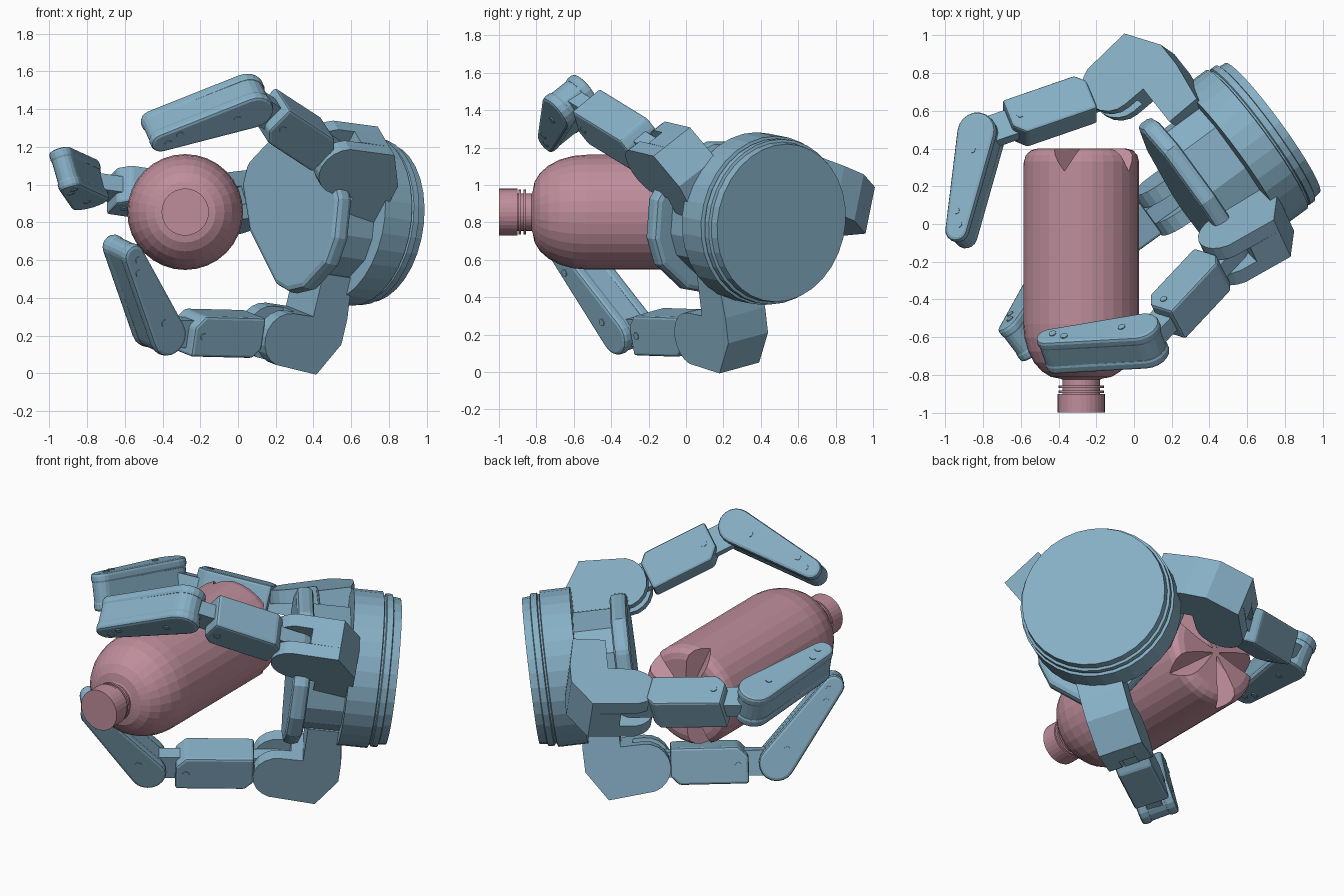
import bpy, bmesh, math
from mathutils import Vector as V, Matrix

if "Cube" in bpy.data.objects:
    bpy.data.objects.remove(bpy.data.objects["Cube"])

def material(name, col):
    m = bpy.data.materials.new(name)
    m.diffuse_color = (*col, 1)
    m.use_nodes = True
    m.node_tree.nodes["Principled BSDF"].inputs["Base Color"].default_value = m.diffuse_color
    return m

BLUE = material("blue_metal", (0.24, 0.43, 0.56))
PINK = material("pink_plastic", (0.52, 0.27, 0.33))

def finish(name, bm, mat, bevel=0.0, frame=Matrix()):
    bmesh.ops.recalc_face_normals(bm, faces=bm.faces)
    me = bpy.data.meshes.new(name)
    bm.to_mesh(me)
    bm.free()
    ob = bpy.data.objects.new(name, me)
    bpy.context.collection.objects.link(ob)
    ob.matrix_world = frame
    me.materials.append(mat)
    if bevel:
        b = ob.modifiers.new("bevel", 'BEVEL')
        b.width, b.segments, b.limit_method = bevel, 2, 'ANGLE'
        b.angle_limit = math.radians(40)
    return ob

def frame(origin, x, y):
    """Matrix with exact X, Y made square to it, Z = X x Y."""
    x = V(x).normalized()
    y = V(y)
    y = (y - x * y.dot(x)).normalized()
    m = Matrix((x, y, x.cross(y))).transposed().to_4x4()
    m.translation = V(origin)
    return m

def prism(name, pts, z0, z1, fr, bevel=0.0):
    """Profile in the frame's XY, extruded along its Z."""
    bm = bmesh.new()
    f = bm.faces.new([bm.verts.new((x, y, z0)) for x, y in pts])
    ex = bmesh.ops.extrude_face_region(bm, geom=[f])['geom']
    bmesh.ops.translate(bm, vec=(0, 0, z1 - z0),
                        verts=[g for g in ex if isinstance(g, bmesh.types.BMVert)])
    # keep the starting cap so the solid is closed
    if not f.is_valid or len([e for e in bm.edges if e.is_boundary]):
        bmesh.ops.holes_fill(bm, edges=[e for e in bm.edges if e.is_boundary])
    return finish(name, bm, BLUE, bevel, fr)

def arc(cx, cy, r, a0, a1, n):
    return [(cx + r * math.cos(math.radians(a0 + (a1 - a0) * i / n)),
             cy + r * math.sin(math.radians(a0 + (a1 - a0) * i / n))) for i in range(n + 1)]

def lathe(name, prof, fr, mat, n=32):
    """Profile of (radius, height) spun round the frame's Z, capped."""
    bm = bmesh.new()
    rings = [[bm.verts.new((r * math.cos(2 * math.pi * i / n), r * math.sin(2 * math.pi * i / n), z))
              for i in range(n)] for r, z in prof]
    for a, b in zip(rings, rings[1:]):
        for i in range(n):
            bm.faces.new((a[i], a[(i + 1) % n], b[(i + 1) % n], b[i]))
    bm.faces.new(rings[0])
    bm.faces.new(rings[-1])
    return finish(name, bm, mat, 0, fr)

# ---- palm: X = sideways, Y = down, Z = grasp direction ----
W = V((-0.80, -0.585, 0.12)).normalized()
U = V((0.59, -0.807, 0))
palm = frame((0.735, 0.51, 0.797), U, W.cross(U))

lathe("wrist_drum", [(0.425, 0), (0.43, 0.045), (0.445, 0.05), (0.445, 0.085), (0.435, 0.09),
                     (0.435, 0.10), (0.455, 0.105), (0.455, 0.28)], palm, BLUE)
outline = [(-0.43, 0.13), (-0.40, 0.25), (-0.23, 0.37), (0.11, 0.37), (0.34, 0.27), (0.46, 0.06),
           (0.46, -0.15), (0.40, -0.29), (0.22, -0.42), (0.08, -0.44), (-0.04, -0.40), (-0.32, -0.12)]
up = palm.col[1].z
outline = [(x, y if up > 0 else -y) for x, y in outline]
prism("palm_plate", outline, 0.50, 0.60, palm, 0.03)
prism("palm_core", [(x * 0.78, y * 0.8) for x, y in outline], 0.25, 0.52, palm)

# ---- fingers ----
def finger(tag, p1, p2, p3, axis):
    p1, p2, p3, axis = V(p1), V(p2), V(p3), V(axis).normalized()
    inward = W - axis * W.dot(axis)
    out = inward.cross(axis)
    centre = palm.translation + W * 0.45
    if out.dot(p1 - centre) < 0:
        out = -out
    # knuckle housing: two rounded cheeks with a shorter web between them
    h = frame(p1, inward, out)
    back = [(-0.235, 0.16), (-0.35, -0.02), (-0.35, -0.16), (-0.32, -0.38), (-0.13, -0.38), (-0.13, -0.145)]
    cheek = arc(0, 0, 0.145, -90, 75, 9) + back
    web = [(-0.06, -0.145), (-0.06, 0.15)] + back
    prism(tag + "_knuckle_cheek_a", cheek, 0.05, 0.132, h)
    prism(tag + "_knuckle_cheek_b", cheek, -0.132, -0.05, h)
    prism(tag + "_knuckle_web", web, -0.051, 0.051, h)
    # middle link: chamfered block with a narrow tang through both joints
    d = p2 - p1
    L = d.length
    m = frame(p1, d, out)
    prism(tag + "_link_tang", arc(L, 0, 0.075, -90, 90, 6) + arc(0, 0, 0.075, 90, 270, 6), -0.045, 0.045, m)
    prism(tag + "_link_block", [(0.14, -0.11), (L - 0.22, -0.11), (L - 0.16, -0.05), (L - 0.16, 0.11),
                                (0.19, 0.11), (0.14, 0.06)], -0.105, 0.105, m, 0.015)
    # fingertip: rounded at the joint, tapering to a rounded end, with an inset seam
    e = p3 - p2
    T = e.length
    t = frame(p2, e, axis.cross(e))
    shell = arc(T, 0, 0.062, -85, 85, 8) + arc(0, 0, 0.105, 85, 275, 10)
    core = arc(T, 0, 0.058, -85, 85, 8) + arc(0, 0, 0.098, 85, 275, 10)
    prism(tag + "_tip_cheek_a", shell, 0.05, 0.112, t, 0.018)
    prism(tag + "_tip_cheek_b", shell, -0.112, -0.05, t, 0.018)
    prism(tag + "_tip_core", core, -0.06, 0.06, t)
    # screws on the flanks of tip and link
    for i, (fr, x, y, s) in enumerate([(t, T - 0.03, 0.01, 0.117), (t, T - 0.10, -0.02, 0.117),
                                       (t, 0.10, 0.0, 0.117), (m, L - 0.22, 0.0, 0.11)]):
        prism(f"{tag}_screw_{i}", arc(x, y, 0.02, 0, 324, 9), -s, s, fr)

finger("upper_finger", (0.52, -0.13, 1.145), (0.06, -0.62, 1.445), (-0.43, -0.675, 1.285), (0.34, -0.74, -0.58))
finger("lower_finger", (0.19, 0.13, 0.205), (-0.42, -0.31, 0.22), (-0.61, -0.61, 0.65), (-0.55, 0.80, 0.22))
finger("rear_finger", (-0.10, 0.715, 0.895), (-0.81, 0.47, 1.0), (-0.915, -0.05, 1.08), (-0.27, 0.19, 0.94))

# ---- bottle: Z of its frame points to -y, towards the cap ----
bot = frame((-0.28, 0, 0.855), (1, 0, 0), (0, 0, 1))
R = 0.307
prof = [(0.24, -0.40), (0.275, -0.39), (0.298, -0.365), (R, -0.33), (R, 0.53)]
prof += [(0.11 + (R - 0.11) * math.cos(a), 0.53 + 0.29 * math.sin(a))
         for a in [math.radians(15 * i) for i in range(1, 7)]]
prof += [(0.10, 0.825), (0.10, 0.855), (0.12, 0.855), (0.12, 0.87), (0.10, 0.87), (0.10, 0.882),
         (0.12, 0.882), (0.12, 0.895), (0.10, 0.895), (0.10, 0.90), (0.125, 0.90), (0.125, 1.0)]
bottle = lathe("bottle", prof, bot, PINK)

# five wedge cutters make the petal-shaped foot
bm = bmesh.new()
for k in range(5):
    rot = Matrix.Rotation(math.radians(107 - 72 * k), 4, 'Z')
    pts = [(0.03, -0.012, -0.45), (0.03, 0.012, -0.45), (0.03, 0, -0.375),
           (0.36, -0.13, -0.45), (0.36, 0.13, -0.45), (0.36, 0, -0.26)]
    vs = [bm.verts.new(rot @ V(p)) for p in pts]
    bmesh.ops.convex_hull(bm, input=vs)
cutter = finish("foot_cutter", bm, PINK, 0, bot)
cutter.hide_render = True
mod = bottle.modifiers.new("foot", 'BOOLEAN')
mod.operation, mod.object, mod.solver = 'DIFFERENCE', cutter, 'EXACT'
bpy.context.view_layer.update()
bpy.context.view_layer.objects.active = bottle
bpy.ops.object.modifier_apply(modifier="foot")
bpy.data.objects.remove(cutter)
